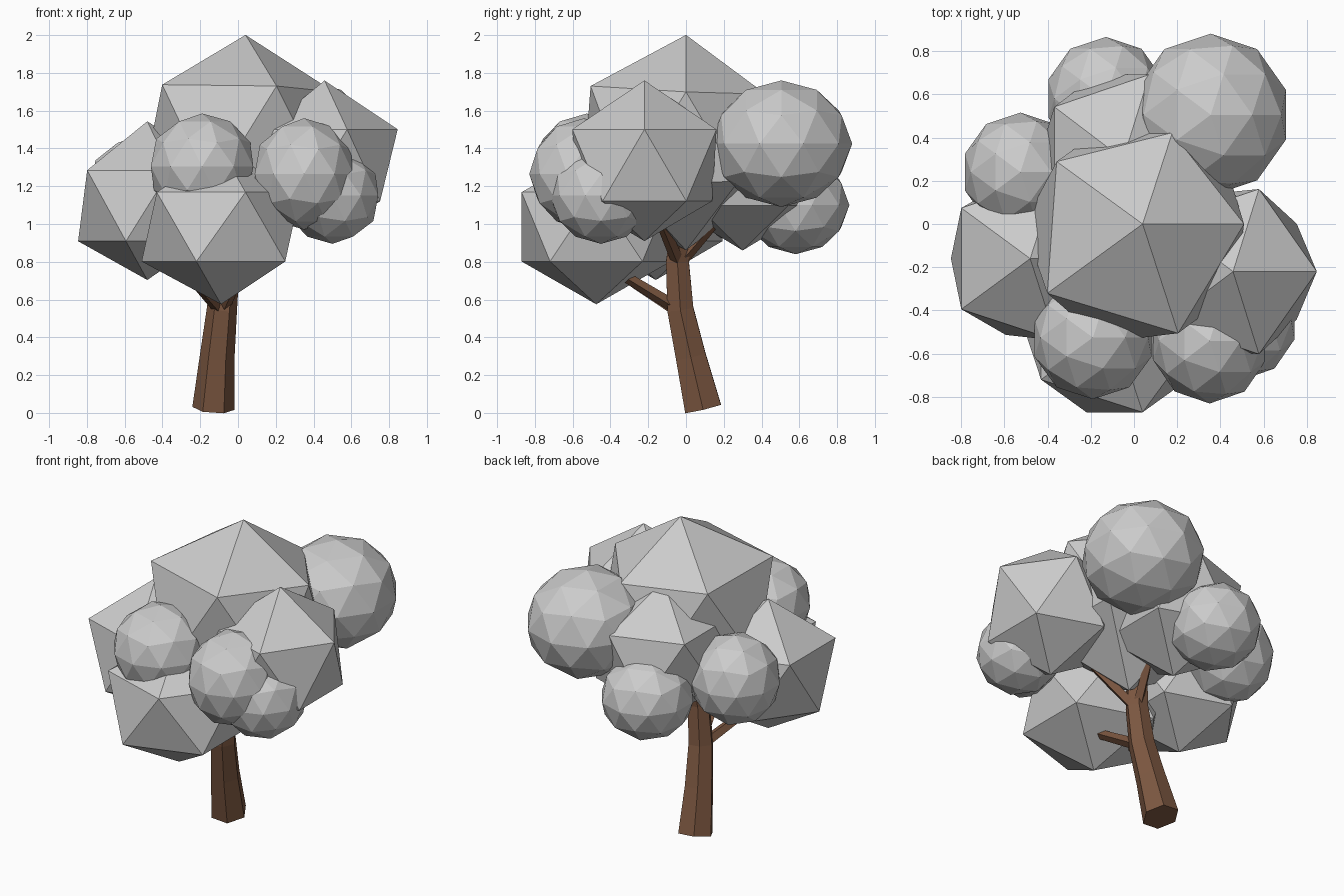
import bpy, bmesh, math
from mathutils import Vector, Matrix

if "Cube" in bpy.data.objects:
    bpy.data.objects.remove(bpy.data.objects["Cube"])

bark = bpy.data.materials.new("bark")
bark.diffuse_color = (0.2, 0.095, 0.052, 1)
bark.use_nodes = True
bark.node_tree.nodes["Principled BSDF"].inputs["Base Color"].default_value = bark.diffuse_color


def finish(name, bm, material=None):
    bmesh.ops.recalc_face_normals(bm, faces=bm.faces)
    mesh = bpy.data.meshes.new(name)
    bm.to_mesh(mesh)
    bm.free()
    if material:
        mesh.materials.append(material)
    obj = bpy.data.objects.new(name, mesh)
    bpy.context.collection.objects.link(obj)
    return obj


def foliage(name, detail, centre, size, tug=(0, 0, 0)):
    """Faceted leaf clump, swollen towards the tug direction."""
    bm = bmesh.new()
    bmesh.ops.create_icosphere(bm, subdivisions=detail, radius=1)
    for v in bm.verts:
        d = v.co.normalized()
        swell = 1 + d.dot(Vector(tug))
        v.co = Vector(centre) + Vector([a * b for a, b in zip(d, size)]) * swell
    return finish(name, bm)


def limb(name, path, radii, sides):
    """Tapered prism swept along a path."""
    bm = bmesh.new()
    pts = [Vector(p) for p in path]
    rings = []
    for i, (p, r) in enumerate(zip(pts, radii)):
        direction = pts[min(i + 1, len(pts) - 1)] - pts[max(i - 1, 0)]
        turn = Vector((0, 0, 1)).rotation_difference(direction.normalized())
        ring = []
        for k in range(sides):
            a = 2 * math.pi * k / sides
            ring.append(bm.verts.new(p + turn @ Vector((math.cos(a), math.sin(a), 0)) * r))
        rings.append(ring)
    for lo, hi in zip(rings, rings[1:]):
        for k in range(sides):
            n = (k + 1) % sides
            bm.faces.new((lo[k], lo[n], hi[n], hi[k]))
    bm.faces.new(rings[0])
    bm.faces.new(rings[-1])
    return finish(name, bm, bark)


# Leaning, bent trunk
limb("trunk",
     [(-0.13, 0.09, 0.024), (-0.11, 0.025, 0.3), (-0.085, -0.03, 0.55),
      (-0.06, -0.045, 0.8), (-0.04, -0.02, 1.0)],
     [0.112, 0.092, 0.08, 0.07, 0.065], 6)

# Short branches reaching into the clumps
for name, start, end in [
    ("branch_front_left", (-0.09, -0.04, 0.54), (-0.25, -0.32, 0.72)),
    ("branch_front_right", (-0.08, -0.04, 0.55), (0.0, -0.32, 0.72)),
    ("branch_right", (-0.06, -0.03, 0.77), (0.25, -0.16, 1.08)),
    ("branch_back", (-0.05, -0.03, 0.8), (0.02, 0.17, 1.03)),
]:
    limb(name, [start, end], [0.035, 0.028], 4)

# Large coarse clumps (20 faces)
foliage("foliage_top", 1, (0.04, 0, 1.465), (0.57, 0.57, 0.57), (-0.06, -0.1, -0.06))
foliage("foliage_left", 1, (-0.48, -0.16, 1.09), (0.425, 0.43, 0.42), (0, 0, 0.08))
foliage("foliage_front", 1, (-0.09, -0.475, 0.985), (0.47, 0.465, 0.41))
foliage("foliage_right", 1, (0.458, -0.22, 1.305), (0.42, 0.435, 0.425), (0, 0, 0.07))
foliage("foliage_back", 1, (-0.05, 0.3, 1.29), (0.44, 0.46, 0.43))

# Small rounder clumps (80 faces)
foliage("clump_back_right", 2, (0.355, 0.505, 1.425), (0.365, 0.375, 0.335))
foliage("clump_back", 2, (-0.13, 0.58, 1.1), (0.28, 0.285, 0.26))
foliage("clump_back_left", 2, (-0.525, 0.24, 1.19), (0.27, 0.275, 0.28))
foliage("clump_front_left", 2, (-0.19, -0.525, 1.305), (0.285, 0.285, 0.28))
foliage("clump_front_right", 2, (0.35, -0.54, 1.265), (0.275, 0.29, 0.295))
foliage("clump_low_right", 2, (0.5, -0.45, 1.15), (0.255, 0.27, 0.255))
